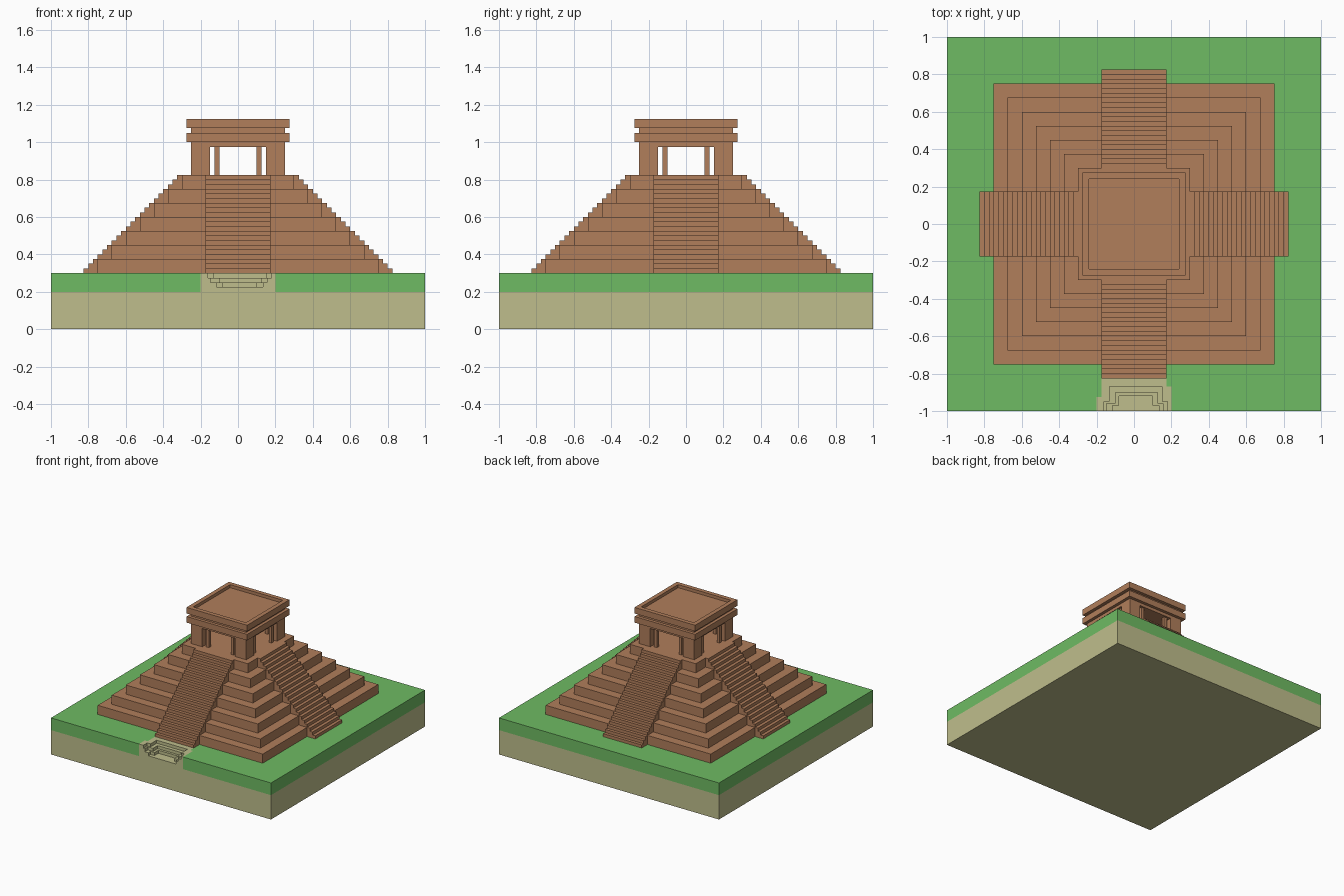
import bpy, bmesh, math
from mathutils import Matrix

cube = bpy.data.objects.get("Cube")
if cube:
    bpy.data.objects.remove(cube, do_unlink=True)


def material(name, rgb):
    """Flat colour from 0-255 display values, stored as linear."""
    lin = [((c / 255 + 0.055) / 1.055) ** 2.4 for c in rgb] + [1.0]
    m = bpy.data.materials.new(name)
    m.use_nodes = True
    m.diffuse_color = lin
    bsdf = m.node_tree.nodes["Principled BSDF"]
    bsdf.inputs["Base Color"].default_value = lin
    bsdf.inputs["Roughness"].default_value = 0.9
    return m


STONE = material("brown stone", (177, 126, 91))
GRASS = material("green grass", (111, 187, 99))
SAND = material("pale sand", (191, 190, 140))


def add_prism(bm, outline, z0, z1, matrix=None):
    """Extrude a closed xy outline from z0 to z1; return its top face."""
    bottom = bm.faces.new([bm.verts.new((x, y, z0)) for x, y in outline])
    ext = bmesh.ops.extrude_face_region(bm, geom=[bottom], use_keep_orig=True)["geom"]
    verts = [g for g in ext if isinstance(g, bmesh.types.BMVert)]
    bmesh.ops.translate(bm, verts=verts, vec=(0, 0, z1 - z0))
    top = next(g for g in ext if isinstance(g, bmesh.types.BMFace))
    if matrix:
        bmesh.ops.transform(bm, matrix=matrix, verts=verts + list(bottom.verts))
    return top


def finish(name, bm, mat):
    bmesh.ops.recalc_face_normals(bm, faces=bm.faces)
    mesh = bpy.data.meshes.new(name)
    bm.to_mesh(mesh)
    bm.free()
    mesh.materials.append(mat)
    obj = bpy.data.objects.new(name, mesh)
    bpy.context.collection.objects.link(obj)
    return obj


def rect(x0, x1, y0, y1):
    return [(x0, y0), (x1, y0), (x1, y1), (x0, y1)]


def square(h):
    return rect(-h, h, -h, h)


def prism(name, outline, z0, z1, mat):
    bm = bmesh.new()
    add_prism(bm, outline, z0, z1)
    return finish(name, bm, mat)


def quarter_turn(i):
    return Matrix.Rotation(i * math.pi / 2, 4, "Z")


# Ground: sand bed, and grass with a notch cut out at the front
GROUND, BED = 0.3, 0.2
notch = [(0.2, -1), (0.2, -0.87), (0.175, -0.87), (0.175, -0.82),
         (-0.175, -0.82), (-0.175, -0.925), (-0.2, -0.925), (-0.2, -1)]
prism("sand_bed", square(1), 0, BED, SAND)
prism("grass_layer", [(1, -1), (1, 1), (-1, 1), (-1, -1)] + notch[::-1],
      BED, GROUND, GRASS)

# Sunken entrance steps: stacked layers, each with a wider opening that flares
# (left, right, back, flared left, flared right)
STEP = 0.025
openings = [(-0.08, 0.10, -0.92, -0.115, 0.135),
            (-0.10, 0.125, -0.90, -0.147, 0.155),
            (-0.13, 0.15, -0.87, -0.16, 0.18)]
prism("entrance_floor", notch, BED, BED + STEP, SAND)
for i, (l, r, back, fl, fr) in enumerate(openings):
    flare = -0.97 + i * 0.01
    pit = [(fl, -1), (fl, flare), (l, flare), (l, back),
           (r, back), (r, flare), (fr, flare), (fr, -1)]
    z = BED + STEP * (i + 1)
    prism(f"entrance_step_{i + 1}", notch + pit, z, z + STEP, SAND)

# Stepped pyramid body
TIERS, RISE = 7, 0.075
for i in range(TIERS):
    z = GROUND + i * RISE
    prism(f"pyramid_tier_{i + 1}", square(0.75 - i * RISE), z, z + RISE, STONE)
DECK = GROUND + TIERS * RISE

# Four stairways: one stepped profile, extruded sideways and turned around
profile = [(0.28, GROUND)]
for i in range(TIERS * 3):
    reach = 0.825 - i * STEP
    profile += [(reach, GROUND + i * STEP), (reach, GROUND + (i + 1) * STEP)]
profile.append((0.28, DECK))
upright = Matrix.Rotation(math.pi / 2, 4, "X")
for i, side in enumerate(("left", "back", "right", "front")):
    bm = bmesh.new()
    add_prism(bm, profile, -0.175, 0.175, quarter_turn(i) @ upright)
    finish(f"{side}_stairway", bm, STONE)

# Temple: L-shaped corner walls with a pair of slim columns in every doorway
LINTEL = 0.975
corner = [(0.25, 0.25), (0.15, 0.25), (0.15, 0.2), (0.2, 0.2), (0.2, 0.15), (0.25, 0.15)]
walls, columns = bmesh.new(), bmesh.new()
for i in range(4):
    add_prism(walls, corner, DECK, LINTEL, quarter_turn(i))
    for x in (-0.125, 0.1):
        add_prism(columns, rect(x, x + 0.025, -0.235, -0.21), DECK, LINTEL, quarter_turn(i))
finish("temple_corner_walls", walls, STONE)
finish("temple_columns", columns, STONE)

# Temple top: lintel, two cornices with a band between, recessed roof
prism("temple_lintel", square(0.25), LINTEL, 1.0, STONE)
prism("lower_cornice", square(0.275), 1.0, 1.05, STONE)
prism("frieze_band", square(0.25), 1.05, 1.075, STONE)
bm = bmesh.new()
top = add_prism(bm, square(0.275), 1.075, 1.125)
bmesh.ops.recalc_face_normals(bm, faces=bm.faces)
bmesh.ops.inset_region(bm, faces=[top], thickness=0.05)
well = bmesh.ops.extrude_face_region(bm, geom=[top])["geom"]
bmesh.ops.translate(bm, verts=[g for g in well if isinstance(g, bmesh.types.BMVert)],
                    vec=(0, 0, -STEP))
if top.is_valid:
    bm.faces.remove(top)
finish("roof_cornice", bm, STONE)
